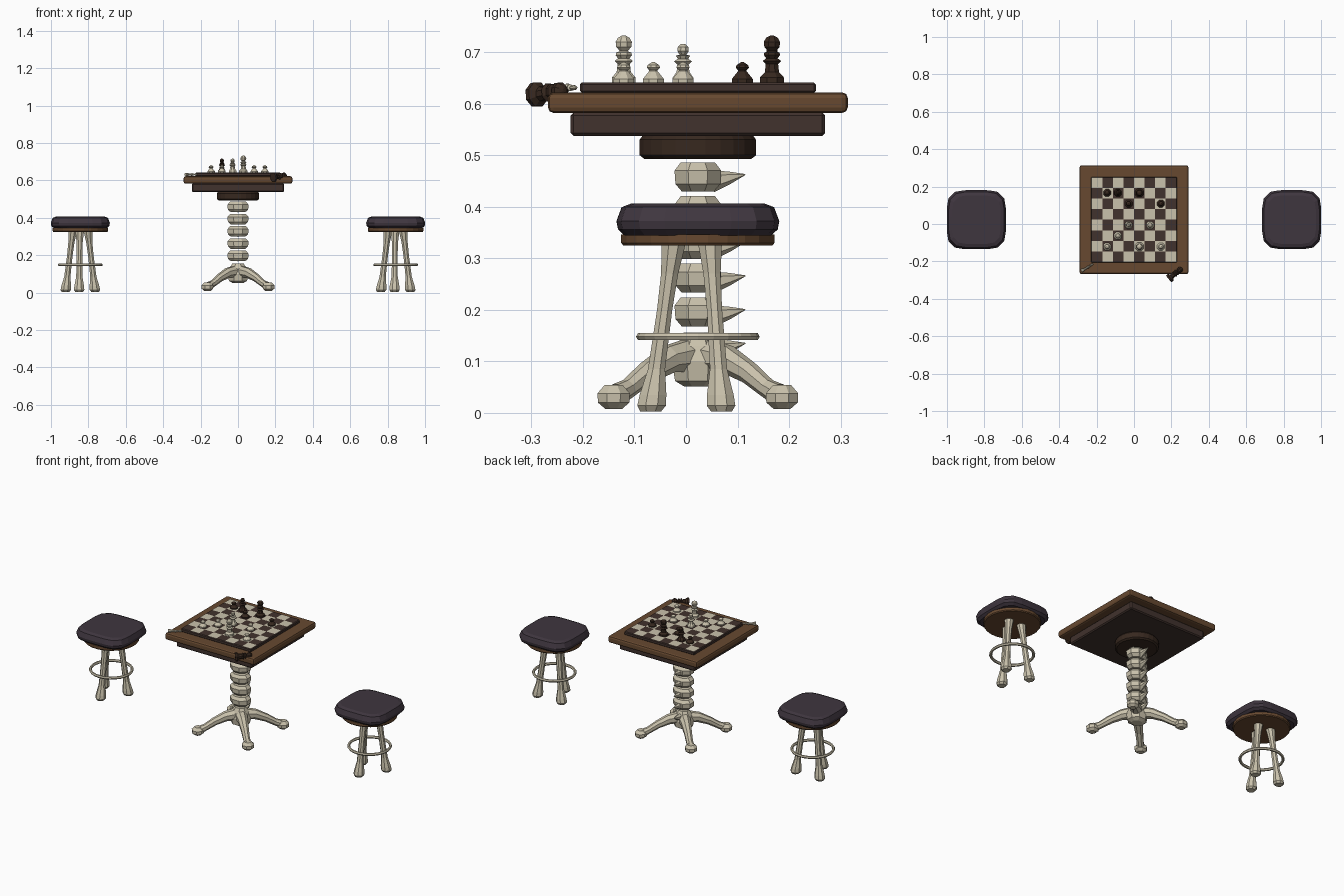
import bpy, bmesh, math
from mathutils import Vector, Matrix

if "Cube" in bpy.data.objects:
    bpy.data.objects.remove(bpy.data.objects["Cube"], do_unlink=True)

CY = 0.023  # depth of the table and stool centres
UP = Vector((0, 0, 1))


def material(name, hex_code):
    rgb = [int(hex_code[i:i + 2], 16) / 255 for i in (0, 2, 4)]
    col = [((c + 0.055) / 1.055) ** 2.4 for c in rgb] + [1]
    m = bpy.data.materials.new(name)
    m.use_nodes = True
    m.diffuse_color = col
    m.node_tree.nodes["Principled BSDF"].inputs["Base Color"].default_value = col
    return m


BONE = material("bone", "cac2ac")
WOOD = material("brown wood", "674930")
DARK = material("dark wood", "41322d")
EBONY = material("ebony", "37281f")
FABRIC = material("plum fabric", "3f363f")


def finish(name, bm, mat, matrix=None):
    bmesh.ops.recalc_face_normals(bm, faces=bm.faces)
    mesh = bpy.data.meshes.new(name)
    bm.to_mesh(mesh)
    bm.free()
    mesh.materials.append(mat)
    obj = bpy.data.objects.new(name, mesh)
    if matrix:
        obj.matrix_world = matrix
    bpy.context.collection.objects.link(obj)
    return obj


def loft(name, mat, points, radii, sides=8, axis=None, power=2, stretch=1, matrix=None):
    """Skin rings along a path; power above 2 makes the rings squarer."""
    bm = bmesh.new()
    pts = [Vector(p) for p in points]
    rings = []
    for i, (p, r) in enumerate(zip(pts, radii)):
        t = axis or (pts[min(i + 1, len(pts) - 1)] - pts[max(i - 1, 0)]).normalized()
        side = Vector((0, 1, 0)).cross(t) if abs(t.y) < 0.9 else UP.cross(t)
        side.normalize()
        other = t.cross(side)
        ring = []
        for k in range(sides):
            a = 2 * math.pi * (k + 0.5) / sides
            c, s = math.cos(a), math.sin(a)
            f = r * (abs(c) ** power + abs(s) ** power) ** (-1 / power)
            ring.append(bm.verts.new(p + side * c * f * stretch + other * s * f))
        rings.append(ring)
    for a, b in zip(rings, rings[1:]):
        for k in range(sides):
            n = (k + 1) % sides
            bm.faces.new((a[k], a[n], b[n], b[k]))
    bm.faces.new(rings[0])
    bm.faces.new(rings[-1])
    return finish(name, bm, mat, matrix)


def turned(name, mat, profile, centre=(0, 0, 0), **kw):
    """Vertical part from a (radius, height) profile."""
    pts = [Vector(centre) + UP * h for r, h in profile]
    return loft(name, mat, pts, [r for r, h in profile], axis=UP, **kw)


def slab(name, mat, size, z0, z1, bevel, segments=2):
    bm = bmesh.new()
    bmesh.ops.create_cube(bm, size=1, matrix=Matrix.Translation((0, CY, (z0 + z1) / 2))
                          @ Matrix.Diagonal((size, size, z1 - z0, 1)))
    obj = finish(name, bm, mat)
    mod = obj.modifiers.new("rounded edges", 'BEVEL')
    mod.width, mod.segments = bevel, segments


# Tabletop, apron and round mount
slab("table_top", WOOD, 0.582, 0.582, 0.622, 0.011)
slab("table_apron", DARK, 0.494, 0.537, 0.583, 0.006, 1)
slab("board_base", DARK, 0.458, 0.621, 0.641, 0.004, 1)
turned("column_mount", EBONY, [(0.105, 0.493), (0.114, 0.5), (0.114, 0.53), (0.108, 0.538)],
       (0, CY, 0), sides=24)

# Chequered board surface
SQ = 0.0565
bm = bmesh.new()
bmesh.ops.create_grid(bm, x_segments=8, y_segments=8, size=SQ * 4,
                      matrix=Matrix.Translation((0, CY, 0.642)))
for f in bm.faces:
    c = f.calc_center_median()
    col, row = math.floor(c.x / SQ), math.floor((c.y - CY) / SQ)
    f.material_index = (col + row + 1) % 2
checks = finish("board_squares", bm, DARK)
checks.data.materials.clear()
for m in (DARK, BONE):
    checks.data.materials.append(m)
for f in checks.data.polygons:
    f.material_index = (math.floor(f.center.x / SQ) + math.floor((f.center.y - CY) / SQ)) % 2

# Spine column: vertebrae with backward spikes
VERTEBRA = [(0.034, -0.028), (0.047, -0.014), (0.049, 0.012), (0.036, 0.028)]
for i in range(5):
    z = 0.196 + i * 0.0655
    turned(f"vertebra_{i + 1}", BONE, VERTEBRA, (0, CY, z), stretch=1.25)
for i in range(6):
    z = 0.128 + i * 0.0655
    loft(f"vertebra_spike_{i + 1}", BONE, [(0, 0.05, z - 0.006), (0, 0.085, z + 0.001),
         (0, 0.115, z + 0.007)], [0.022, 0.012, 0.001], sides=6)

# Hub, four curved legs and knuckle feet
turned("column_hub", BONE, [(0.028, 0.051), (0.048, 0.062), (0.054, 0.1), (0.044, 0.13),
                            (0.03, 0.156)], (0, CY, 0), stretch=1.1)
for i in range(4):
    turn = Matrix.Translation((0, CY, 0)) @ Matrix.Rotation(math.radians(45 + 90 * i), 4, 'Z')
    loft(f"table_leg_{i + 1}", BONE,
         [(0.02, 0, 0.112), (0.08, 0, 0.104), (0.14, 0, 0.078), (0.19, 0, 0.048), (0.22, 0, 0.036)],
         [0.034, 0.028, 0.022, 0.019, 0.022], matrix=turn)
    turned(f"table_foot_{i + 1}", BONE, [(0.018, 0.008), (0.033, 0.02), (0.034, 0.038),
                                         (0.019, 0.054)], (0.231, 0, 0), matrix=turn)

# Two matching stools
for side, x in (("right", -0.843), ("left", 0.843)):
    place = Matrix.Translation((x, CY, 0))
    turned(f"{side}_stool_cushion", FABRIC,
           [(0.142, 0.344), (0.155, 0.356), (0.158, 0.372), (0.148, 0.399), (0.13, 0.406)],
           sides=24, power=4.5, matrix=place)
    turned(f"{side}_stool_seat", WOOD, [(0.146, 0.325), (0.15, 0.33), (0.15, 0.346)],
           sides=24, matrix=place)
    for i, deg in enumerate((30, 150, 266)):
        a = math.radians(deg)
        out = Vector((math.cos(a), math.sin(a), 0))
        profile = [(0.022, 0.003), (0.03, 0.014), (0.028, 0.035), (0.018, 0.085),
                   (0.016, 0.2), (0.018, 0.27), (0.025, 0.328)]
        loft(f"{side}_stool_leg_{i + 1}", BONE,
             [out * (0.092 - 0.045 * h / 0.328) + UP * h for r, h in profile],
             [r for r, h in profile], axis=UP, matrix=place)
    bpy.ops.mesh.primitive_torus_add(major_radius=0.112, minor_radius=0.008, major_segments=24,
                                     minor_segments=6, location=(x, CY, 0.148))
    ring = bpy.context.object
    ring.name = f"{side}_stool_footring"
    ring.data.materials.append(BONE)

# Chess pieces as (radius, height) profiles
PAWN = [(0.022, 0), (0.022, 0.007), (0.009, 0.022), (0.009, 0.024), (0.014, 0.029),
        (0.012, 0.034), (0.002, 0.04)]
BISHOP = [(0.022, 0), (0.022, 0.009), (0.014, 0.02), (0.011, 0.034), (0.019, 0.041),
          (0.011, 0.046), (0.015, 0.052), (0.007, 0.054), (0.012, 0.061), (0.011, 0.069),
          (0.004, 0.075)]
KING = [(0.025, 0), (0.025, 0.01), (0.015, 0.02), (0.013, 0.036), (0.019, 0.042),
        (0.012, 0.047), (0.017, 0.053), (0.016, 0.058), (0.008, 0.061), (0.016, 0.069),
        (0.017, 0.079), (0.012, 0.087), (0.004, 0.091)]
SET = [("light_pawn", BONE, PAWN, ((1, 1), (6, 1), (2, 2), (5, 3))),
       ("light_bishop", BONE, BISHOP, ((3, 3),)),
       ("light_king", BONE, KING, ((4, 1),)),
       ("dark_pawn", EBONY, PAWN, ((1, 6), (3, 5), (6, 5))),
       ("dark_bishop", EBONY, BISHOP, ((2, 6),)),
       ("dark_king", EBONY, KING, ((4, 6),))]
for name, mat, profile, squares in SET:
    for i, (col, row) in enumerate(squares):
        turned(f"{name}_{i + 1}", mat, profile,
               ((col - 3.5) * 0.0575, CY + (row - 3.5) * 0.0575, 0.641))


# Two toppled pieces on the table edge
def toppled(name, mat, profile, foot, direction):
    rot = Vector(direction).to_track_quat('Z', 'Y').to_matrix().to_4x4()
    turned(name, mat, profile, matrix=Matrix.Translation(foot) @ rot)


toppled("fallen_dark_piece", EBONY, KING, (0.187, -0.293, 0.617), (0.75, 0.62, 0.1))
toppled("fallen_light_piece", BONE, [(r * 0.45, h) for r, h in BISHOP],
        (-0.281, -0.252, 0.631), (0.85, 0.53, 0))
